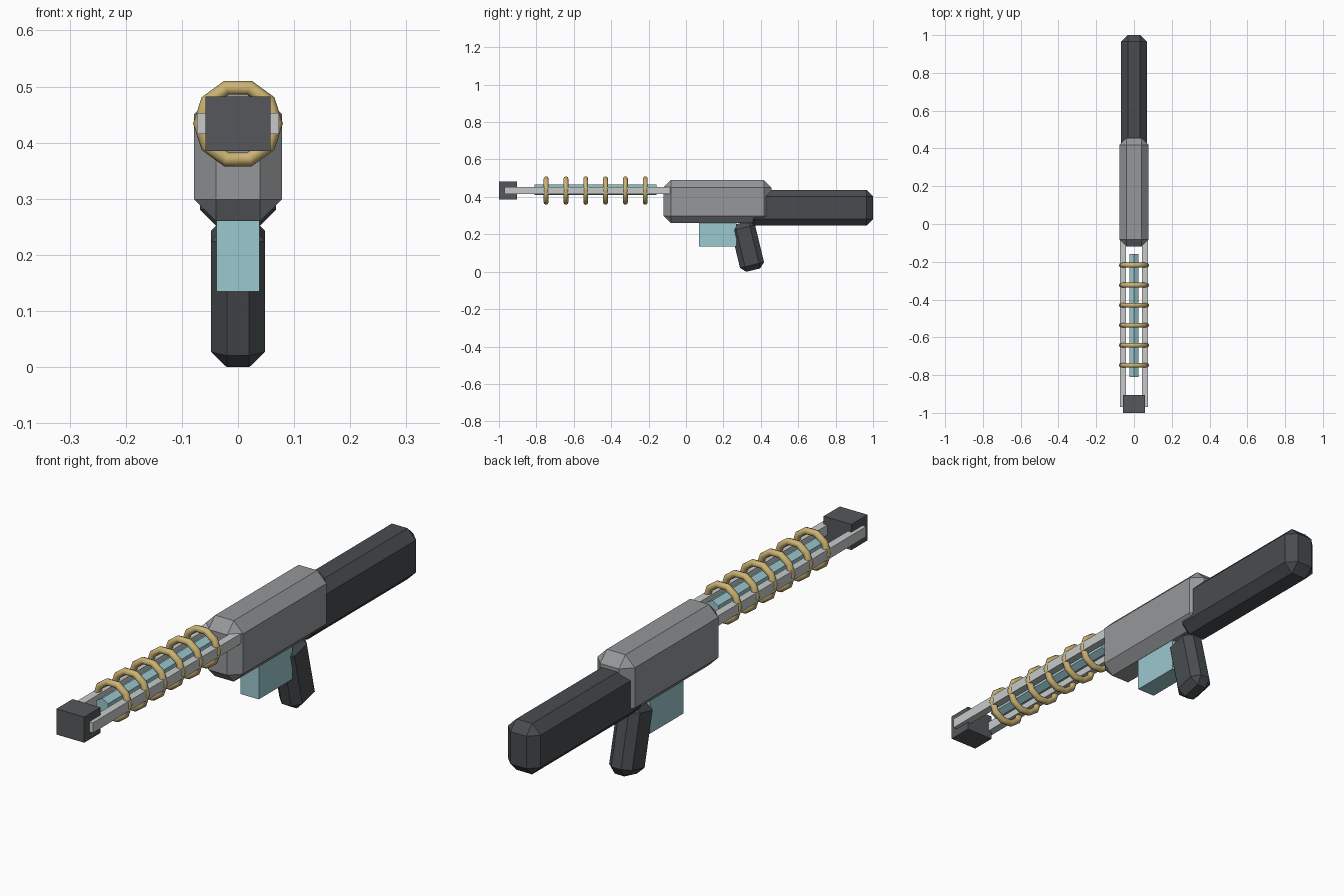
import bpy, bmesh, math
from mathutils import Matrix

if "Cube" in bpy.data.objects:
    bpy.data.objects.remove(bpy.data.objects["Cube"], do_unlink=True)


def material(name, rgb):
    mat = bpy.data.materials.new(name)
    mat.use_nodes = True
    mat.diffuse_color = (*rgb, 1)
    bsdf = next(n for n in mat.node_tree.nodes if n.type == 'BSDF_PRINCIPLED')
    bsdf.inputs["Base Color"].default_value = (*rgb, 1)
    return mat


MID_GREY = material("mid grey", (0.30, 0.31, 0.32))
CHARCOAL = material("charcoal", (0.065, 0.073, 0.079))
DARK_GREY = material("dark grey", (0.09, 0.096, 0.103))
LIGHT_GREY = material("light grey", (0.57, 0.59, 0.59))
BRASS = material("brass", (0.60, 0.45, 0.17))
TEAL = material("pale teal", (0.33, 0.58, 0.62))


def finish(bm, name, mat, smooth=False):
    bmesh.ops.recalc_face_normals(bm, faces=bm.faces)
    for face in bm.faces:
        face.smooth = smooth
    mesh = bpy.data.meshes.new(name)
    bm.to_mesh(mesh)
    bm.free()
    mesh.materials.append(mat)
    obj = bpy.data.objects.new(name, mesh)
    bpy.context.collection.objects.link(obj)
    return obj


def box(name, mat, centre, size, chamfer=0, tilt=0):
    """Box with optional one-step chamfer, tilted about the x axis."""
    bm = bmesh.new()
    bmesh.ops.create_cube(bm, size=1)
    bmesh.ops.scale(bm, vec=size, verts=bm.verts)
    if chamfer:
        bmesh.ops.bevel(bm, geom=bm.edges[:], offset=chamfer, segments=1,
                        affect='EDGES', profile=0.5)
    bm.transform(Matrix.Translation(centre) @ Matrix.Rotation(tilt, 4, 'X'))
    return finish(bm, name, mat)


def ring(name, mat, centre, major, minor, sides, tube_sides):
    """Torus around the y axis, spun from a small tube section."""
    bm = bmesh.new()
    section = bmesh.ops.create_circle(bm, segments=tube_sides, radius=minor)["verts"]
    bmesh.ops.translate(bm, vec=(major, 0, 0), verts=section)
    bmesh.ops.spin(bm, geom=bm.verts[:] + bm.edges[:], cent=(0, 0, 0), axis=(0, 1, 0),
                   angle=math.tau, steps=sides, use_merge=True)
    bmesh.ops.remove_doubles(bm, verts=bm.verts, dist=0.0005)
    bmesh.ops.translate(bm, vec=centre, verts=bm.verts)
    return finish(bm, name, mat, smooth=True)


AXIS_Z = 0.434

# Receiver, stock, grip and magazine
box("receiver", MID_GREY, (0, 0.168, 0.375), (0.156, 0.576, 0.23), 0.039)
box("stock", CHARCOAL, (0, 0.665, 0.342), (0.136, 0.67, 0.192), 0.035)
box("grip", CHARCOAL, (0, 0.329, 0.135), (0.096, 0.132, 0.26), 0.028, math.radians(13.5))
box("magazine", TEAL, (0, 0.17, 0.215), (0.076, 0.2, 0.16))

# Barrel rails on both sides and the muzzle block
for side, label in ((1, "left"), (-1, "right")):
    box(label + "_rail", LIGHT_GREY, (side * 0.058, -0.52, AXIS_Z), (0.03, 0.9, 0.038))
box("muzzle_block", DARK_GREY, (0, -0.952, AXIS_Z), (0.116, 0.096, 0.097))

# Floating six-sided core, ridge upward
bm = bmesh.new()
bmesh.ops.create_cone(bm, cap_ends=True, segments=6, radius1=0.028, radius2=0.028, depth=0.652)
bm.transform(Matrix.Translation((0, -0.484, AXIS_Z + 0.003)) @ Matrix.Rotation(math.pi / 2, 4, 'X'))
finish(bm, "core", TEAL)

# Brass coils
for i in range(6):
    ring(f"coil_{i + 1}", BRASS, (0, -0.748 + i * 0.106, AXIS_Z), 0.067, 0.013, 10, 8)
